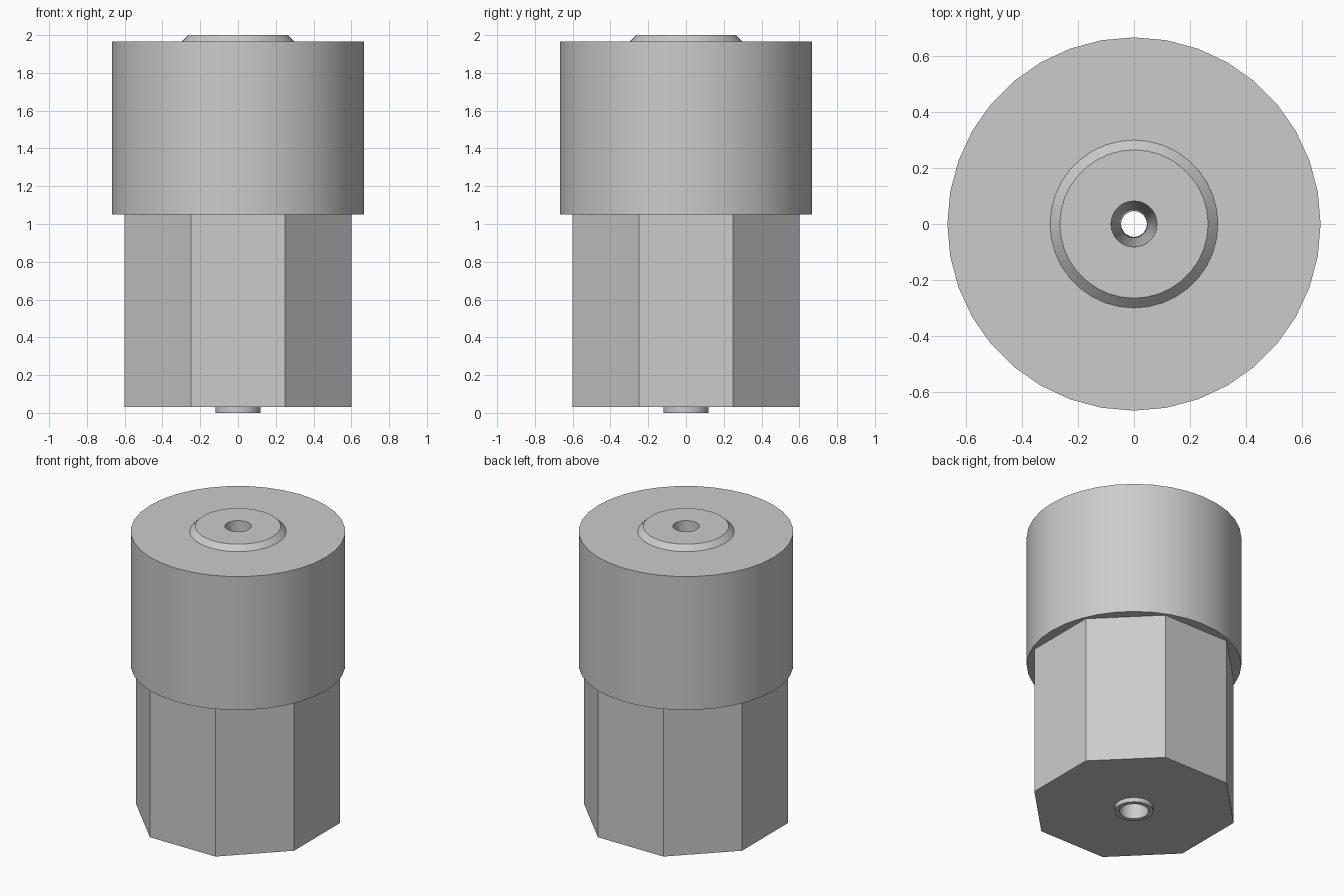
import bpy, math

cube = bpy.data.objects.get("Cube")
if cube:
    bpy.data.objects.remove(cube, do_unlink=True)

# Single grey plastic
grey = bpy.data.materials.new("plain grey")
grey.use_nodes = True
color = (0.6, 0.6, 0.6, 1)
grey.diffuse_color = color
grey.node_tree.nodes["Principled BSDF"].inputs["Base Color"].default_value = color


def lathe(name, profile, sides, turn=0.0, smooth=True):
    """Closed (radius, z) profile revolved about z, listed outside upward then inside downward."""
    n = len(profile)
    verts = []
    for i in range(sides):
        a = math.tau * i / sides + turn
        verts += [(r * math.cos(a), r * math.sin(a), z) for r, z in profile]
    faces = []
    for i in range(sides):
        p, q = i * n, (i + 1) % sides * n
        for j in range(n):
            k = (j + 1) % n
            faces.append((p + j, q + j, q + k, p + k))
    mesh = bpy.data.meshes.new(name)
    mesh.from_pydata(verts, [], faces)
    mesh.materials.append(grey)
    obj = bpy.data.objects.new(name, mesh)
    bpy.context.collection.objects.link(obj)
    if smooth:
        bpy.ops.object.select_all(action="DESELECT")
        obj.select_set(True)
        bpy.context.view_layer.objects.active = obj
        bpy.ops.object.shade_smooth_by_angle(angle=math.radians(30))
    return obj


# Octagonal grip with flats facing the axes
corner = 0.60 / math.cos(math.pi / 8)
lathe("octagonal_body", [(corner, 0.03), (corner, 1.05), (0.12, 1.05), (0.12, 0.03)],
      8, math.pi / 8, smooth=False)

# Round head
lathe("round_head", [(0.667, 1.05), (0.667, 1.965), (0.12, 1.965), (0.12, 1.05)], 36)

# Chamfered collar on top, bored tube through the middle, and bottom spigot
lathe("bored_core", [(0.12, 0.0), (0.12, 1.965), (0.30, 1.965), (0.265, 2.0),
                     (0.082, 2.0), (0.046, 1.0), (0.09, 0.06), (0.09, 0.0)], 36)
